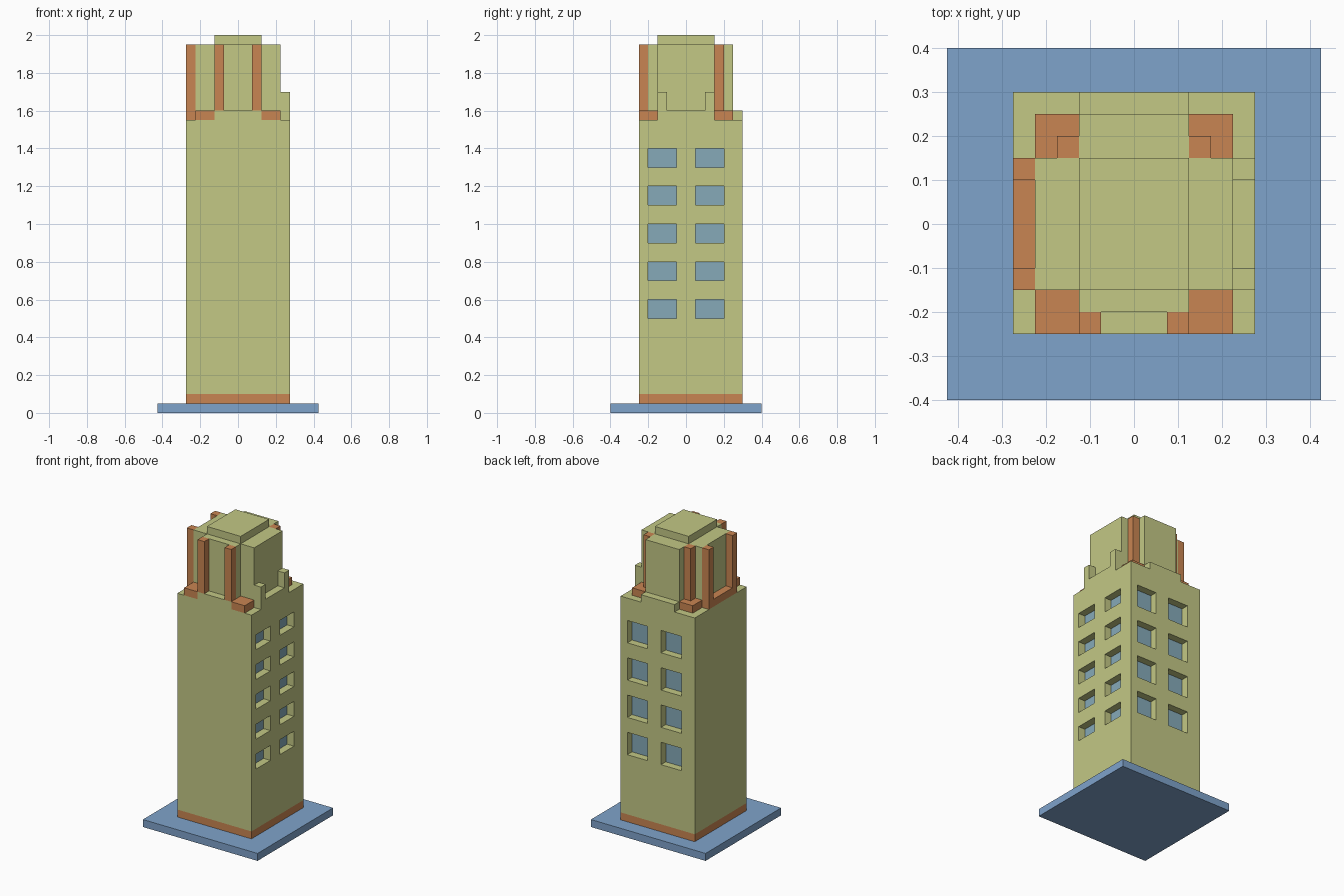
import bpy, bmesh
from mathutils import Vector

if "Cube" in bpy.data.objects:
    bpy.data.objects.remove(bpy.data.objects["Cube"])


def material(name, rgb):
    m = bpy.data.materials.new(name)
    m.diffuse_color = (*rgb, 1)
    m.use_nodes = True
    m.node_tree.nodes["Principled BSDF"].inputs["Base Color"].default_value = m.diffuse_color
    return m


STONE = material("pale olive stone", (0.546, 0.578, 0.235))
CLAY = material("terracotta", (0.584, 0.235, 0.084))
BLUE = material("base blue", (0.212, 0.366, 0.597))
GLASS = material("window glass", (0.238, 0.402, 0.485))


def finish(bm, name, mats):
    me = bpy.data.meshes.new(name)
    bm.to_mesh(me)
    bm.free()
    for m in mats:
        me.materials.append(m)
    ob = bpy.data.objects.new(name, me)
    bpy.context.collection.objects.link(ob)
    return ob


def quad(bm, pts, facing, mat=0):
    f = bm.faces.new([bm.verts.new(p) for p in pts])
    f.normal_update()
    if f.normal.dot(facing) < 0:
        f.normal_flip()
    f.material_index = mat


def box(name, x, y, z, mat):
    bm = bmesh.new()
    bmesh.ops.create_cube(bm, size=1)
    for v in bm.verts:
        v.co = [r[0] if c < 0 else r[1] for c, r in zip(v.co, (x, y, z))]
    return finish(bm, name, [mat])


def window_wall(bm, place, u_range, z_range, cols, rows, depth=0.05):
    """Wall of grid cells; window cells are pushed in with jambs and glass.
    place(u, z, d) gives the point at depth d behind the wall."""
    out = (place(0, 0, 0) - place(0, 0, 1)).normalized()
    us = sorted([*u_range, *(u for c in cols for u in c)])
    zs = sorted([*z_range, *(z for r in rows for z in r)])
    for i, (u0, u1) in enumerate(zip(us, us[1:])):
        for j, (z0, z1) in enumerate(zip(zs, zs[1:])):
            corners = [(u0, z0), (u1, z0), (u1, z1), (u0, z1)]
            if i % 2 == 0 or j % 2 == 0:
                quad(bm, [place(u, z, 0) for u, z in corners], out)
                continue
            quad(bm, [place(u, z, depth) for u, z in corners], out, 1)
            mid = place((u0 + u1) / 2, (z0 + z1) / 2, depth / 2)
            for a, b in zip(corners, corners[1:] + corners[:1]):
                pts = [place(*a, 0), place(*b, 0), place(*b, depth), place(*a, depth)]
                quad(bm, pts, mid - sum(pts, Vector()) / 4)


# Base slab and plinth
X, Y = (-0.275, 0.275), (-0.25, 0.30)
box("base_slab", (-0.425, 0.425), (-0.4, 0.4), (0, 0.05), BLUE)
box("plinth", X, Y, (0.05, 0.1), CLAY)

# Tower body: plain front and left, windows on right and back
Z = (0.1, 1.55)
bm = bmesh.new()
for z, s in zip(Z, (-1, 1)):
    quad(bm, [(X[0], Y[0], z), (X[1], Y[0], z), (X[1], Y[1], z), (X[0], Y[1], z)], Vector((0, 0, s)))
window_wall(bm, lambda u, z, d: Vector((u, Y[0] + d, z)), X, Z, [], [])
window_wall(bm, lambda u, z, d: Vector((X[0] + d, u, z)), Y, Z, [], [])
window_wall(bm, lambda u, z, d: Vector((X[1] - d, u, z)), Y, Z,
            [(-0.2, -0.05), (0.05, 0.2)],
            [(0.5 + 0.2 * i, 0.6 + 0.2 * i) for i in range(5)])
window_wall(bm, lambda u, z, d: Vector((u, Y[1] - d, z)), X, Z,
            [(-0.175, -0.025), (0.075, 0.225)],
            [(0.5 + 0.25 * i, 0.65 + 0.25 * i) for i in range(4)])
bmesh.ops.remove_doubles(bm, verts=bm.verts, dist=1e-5)
finish(bm, "tower_body", [STONE, GLASS])

# Low ledges on the roof
box("front_back_ledge", (-0.125, 0.125), Y, (1.55, 1.6), STONE)
box("right_ledge", (0.225, 0.275), (-0.15, 0.15), (1.55, 1.6), STONE)
box("left_ledge", (-0.275, -0.225), (-0.15, 0.15), (1.55, 1.6), CLAY)

# Upper storey and cap
box("upper_core", (-0.225, 0.225), (-0.15, 0.15), (1.55, 1.95), STONE)
box("upper_front_bay", (-0.125, 0.125), (-0.2, -0.15), (1.6, 1.95), STONE)
box("upper_back_bay", (-0.125, 0.125), (0.15, 0.25), (1.6, 1.95), STONE)
box("roof_cap", (-0.125, 0.125), (-0.15, 0.15), (1.95, 2.0), STONE)


def span(s, a, b):
    return tuple(sorted((s * a, s * b)))


# Mirrored corner blocks, pillars and posts
for s, side in ((-1, "left"), (1, "right")):
    wide = span(s, 0.125, 0.225)
    box("front_corner_block_" + side, wide, (-0.25, -0.15), (1.55, 1.6), CLAY)
    box("back_corner_block_" + side, wide, (0.15, 0.25), (1.55, 1.6), CLAY)
    box("front_pillar_" + side, span(s, 0.075, 0.125), (-0.25, -0.2), (1.6, 1.95), CLAY)
    box("back_pillar_" + side, span(s, 0.125, 0.175), (0.15, 0.2), (1.6, 1.95), CLAY)
for s, end in ((-1, "front"), (1, "back")):
    box("left_pillar_" + end, (-0.275, -0.225), span(s, 0.1, 0.15), (1.6, 1.95), CLAY)
    box("right_post_" + end, (0.225, 0.275), span(s, 0.1, 0.15), (1.6, 1.7), STONE)
